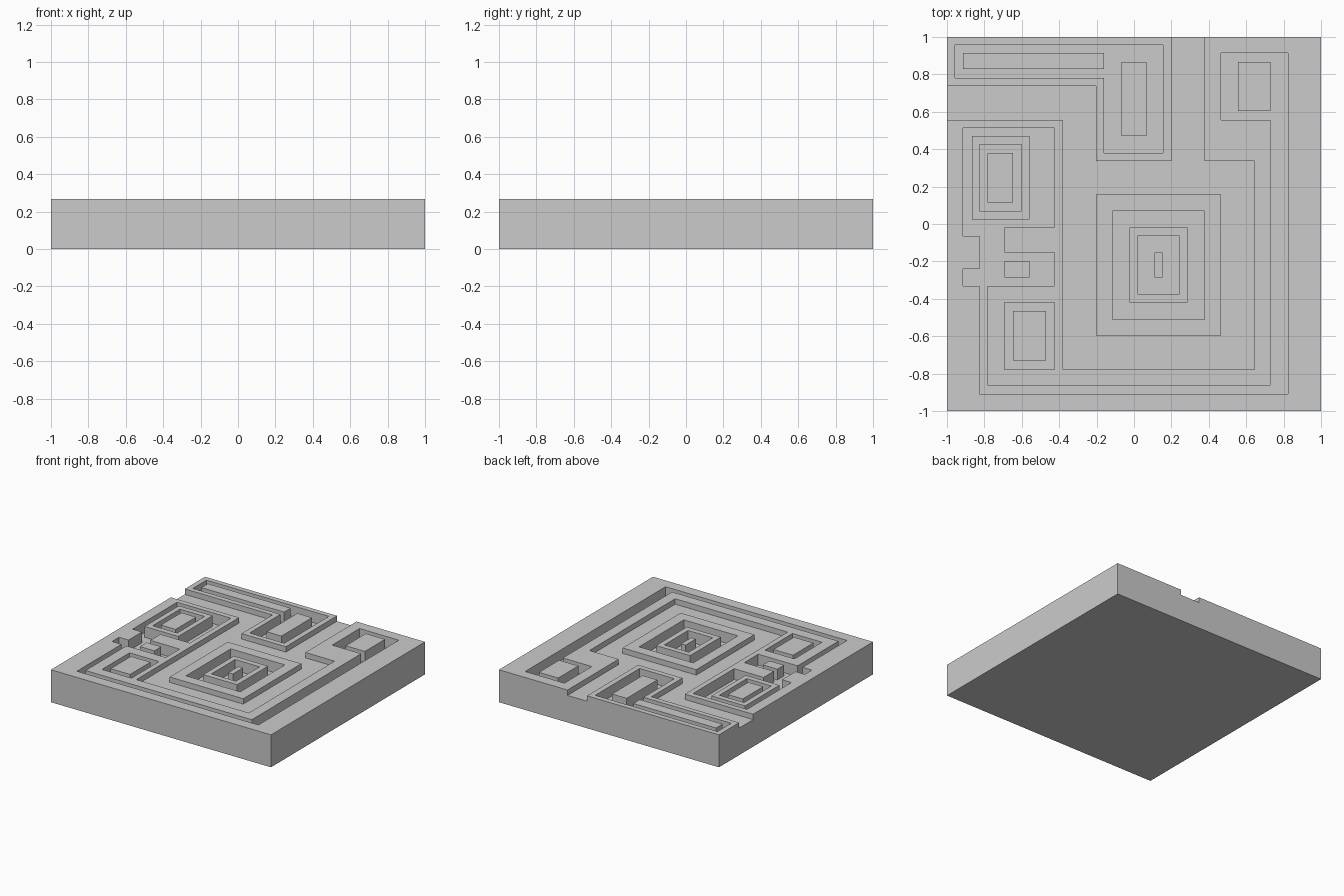
import bpy, bmesh

if "Cube" in bpy.data.objects:
    bpy.data.objects.remove(bpy.data.objects["Cube"])

U = 2 / 45                      # relief module
TOP = 6 * U                     # slab height
SHALLOW, DEEP = TOP - U, TOP - 2 * U


def rect(x0, x1, y0, y1):
    return [(x0, y0), (x1, y0), (x1, y1), (x0, y1)]


def finish(name, bm):
    bmesh.ops.recalc_face_normals(bm, faces=bm.faces)
    me = bpy.data.meshes.new(name)
    bm.to_mesh(me)
    bm.free()
    ob = bpy.data.objects.new(name, me)
    bpy.context.collection.objects.link(ob)
    return ob


def prism(name, outline, z0, z1):
    bm = bmesh.new()
    face = bm.faces.new([bm.verts.new((x, y, z0)) for x, y in outline])
    ext = bmesh.ops.extrude_face_region(bm, geom=[face], use_keep_orig=True)
    for v in ext["geom"]:
        if isinstance(v, bmesh.types.BMVert):
            v.co.z = z1
    return finish(name, bm)


def frame(name, outer, inner, z0, z1):
    """Rectangular frame with square section."""
    bm = bmesh.new()
    rings = [[bm.verts.new((x, y, z)) for x, y in loop]
             for loop, z in ((outer, z0), (outer, z1), (inner, z1), (inner, z0))]
    for k in range(4):
        a, b = rings[k], rings[(k + 1) % 4]
        for i in range(4):
            j = (i + 1) % 4
            bm.faces.new((a[i], a[j], b[j], b[i]))
    return finish(name, bm)


def carve(target, outline, floor):
    cutter = prism("cutter", outline, floor, TOP + 0.1)
    cutter.hide_render = True
    mod = target.modifiers.new("carve", 'BOOLEAN')
    mod.operation, mod.solver, mod.object = 'DIFFERENCE', 'EXACT', cutter
    bpy.context.view_layer.objects.active = target
    bpy.ops.object.modifier_apply(modifier=mod.name)
    bpy.data.objects.remove(cutter)


# Base slab
slab = prism("slab", rect(-1, 1, -1, 1), 0, TOP)

# Shallow court opening through the back and left edges
carve(slab, [(0.2, 1.1), (0.2, 0.336), (-0.203, 0.336), (-0.203, 0.738), (-1.1, 0.738),
             (-1.1, 0.557), (-0.38, 0.557), (-0.38, -0.777), (0.643, -0.777),
             (0.643, 0.336), (0.377, 0.336), (0.377, 1.1)], SHALLOW)

# Deep L-shaped pocket in the back left corner
carve(slab, [(-0.957, 0.957), (0.155, 0.957), (0.155, 0.38), (-0.16, 0.38),
             (-0.16, 0.78), (-0.957, 0.78)], DEEP)

# Long deep channel running around the slab
carve(slab, [(0.466, 0.913), (0.823, 0.913), (0.823, -0.91), (-0.827, -0.91),
             (-0.827, -0.332), (-0.913, -0.332), (-0.913, -0.24), (-0.827, -0.24),
             (-0.827, -0.065), (-0.913, -0.065), (-0.913, 0.513), (-0.424, 0.513),
             (-0.424, -0.02), (-0.692, -0.02), (-0.692, -0.152), (-0.424, -0.152),
             (-0.424, -0.332), (-0.782, -0.332), (-0.782, -0.863), (0.73, -0.863),
             (0.73, 0.557), (0.466, 0.557)], DEEP)

# Deep rectangular pockets
carve(slab, rect(-0.692, -0.424, -0.777, -0.42), DEEP)
carve(slab, rect(-0.115, 0.377, -0.51, 0.07), DEEP)

# Raised frames
frame("court_outer_frame", rect(-0.203, 0.466, -0.597, 0.157),
      rect(-0.115, 0.377, -0.51, 0.07), SHALLOW, TOP)
frame("court_inner_frame", rect(-0.023, 0.287, -0.42, -0.02),
      rect(0.02, 0.243, -0.375, -0.065), DEEP, TOP)
frame("left_frame", rect(-0.867, -0.56, 0.025, 0.47),
      rect(-0.825, -0.602, 0.07, 0.426), DEEP, TOP)

# Solid raised blocks
for name, r in {
    "court_pillar": (0.11, 0.152, -0.285, -0.152),
    "left_frame_block": (-0.782, -0.647, 0.115, 0.38),
    "back_long_bar": (-0.913, -0.16, 0.828, 0.913),
    "back_middle_block": (-0.068, 0.066, 0.47, 0.867),
    "back_right_block": (0.555, 0.73, 0.605, 0.867),
    "left_small_block": (-0.692, -0.56, -0.285, -0.197),
    "front_left_block": (-0.647, -0.47, -0.73, -0.465),
}.items():
    prism(name, rect(*r), DEEP, TOP)
